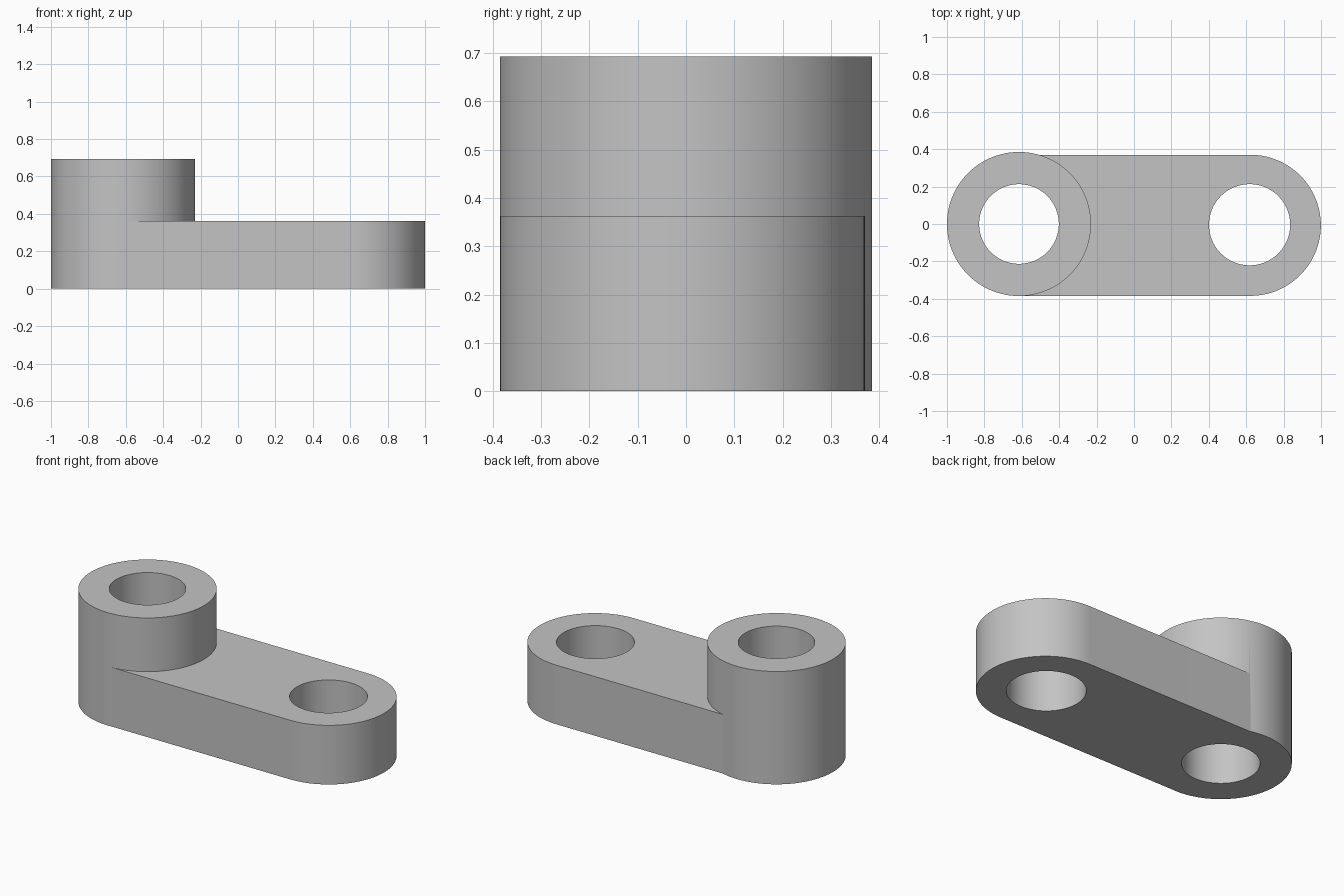
import bpy
import bmesh
from math import pi, cos, sin, radians

cube = bpy.data.objects.get("Cube")
if cube:
    bpy.data.objects.remove(cube, do_unlink=True)

BOSS_X, ARM_X = -0.615, 0.622
BOSS_R, ARM_R = 0.385, 0.377
BOSS_H, ARM_H = 0.693, 0.363
ARM_Y = -0.007

steel = bpy.data.materials.new("plain grey")
steel.use_nodes = True
grey = (0.55, 0.55, 0.55, 1)
steel.diffuse_color = grey
steel.node_tree.nodes["Principled BSDF"].inputs["Base Color"].default_value = grey


def arc(x, y, r, start, sweep, steps):
    return [(x + r * cos(start + sweep * i / steps),
             y + r * sin(start + sweep * i / steps)) for i in range(steps + 1)]


def circle(x, y, r, steps=128):
    return arc(x, y, r, 0, 2 * pi, steps)[:-1]


def prism(name, outline, z0, z1):
    """Extrude a flat outline from z0 up to z1."""
    bm = bmesh.new()
    base = bm.faces.new([bm.verts.new((x, y, z0)) for x, y in outline])
    top = bmesh.ops.extrude_face_region(bm, geom=[base], use_keep_orig=True)
    verts = [g for g in top["geom"] if isinstance(g, bmesh.types.BMVert)]
    bmesh.ops.translate(bm, vec=(0, 0, z1 - z0), verts=verts)
    bmesh.ops.recalc_face_normals(bm, faces=bm.faces)
    mesh = bpy.data.meshes.new(name)
    bm.to_mesh(mesh)
    bm.free()
    mesh.materials.append(steel)
    obj = bpy.data.objects.new(name, mesh)
    bpy.context.collection.objects.link(obj)
    return obj


def combine(target, tool, operation):
    """Apply a boolean and discard the tool."""
    bpy.context.view_layer.objects.active = target
    mod = target.modifiers.new(operation.lower(), "BOOLEAN")
    mod.operation, mod.object, mod.solver = operation, tool, "EXACT"
    bpy.ops.object.modifier_apply(modifier=mod.name)
    bpy.data.objects.remove(tool, do_unlink=True)


# Tall round boss joined to the flat arm with its rounded far end
crank = prism("crank_arm", circle(BOSS_X, 0, BOSS_R), 0, BOSS_H)
arm_outline = arc(ARM_X, ARM_Y, ARM_R, -pi / 2, pi, 64)
arm_outline += [(-0.6, ARM_Y + ARM_R), (-0.6, ARM_Y - ARM_R)]
combine(crank, prism("arm", arm_outline, 0, ARM_H), "UNION")

# Through bores at both ends
for x, y, r in ((BOSS_X, 0, 0.213), (0.618, -0.004, 0.217)):
    combine(crank, prism("bore_cutter", circle(x, y, r, 96), -0.1, 0.9), "DIFFERENCE")

# Smooth curved walls with crisp rims
bpy.ops.object.select_all(action="DESELECT")
crank.select_set(True)
bpy.context.view_layer.objects.active = crank
bpy.ops.object.shade_smooth_by_angle(angle=radians(30))
weighted = crank.modifiers.new("even_shading", "WEIGHTED_NORMAL")
weighted.keep_sharp = True
